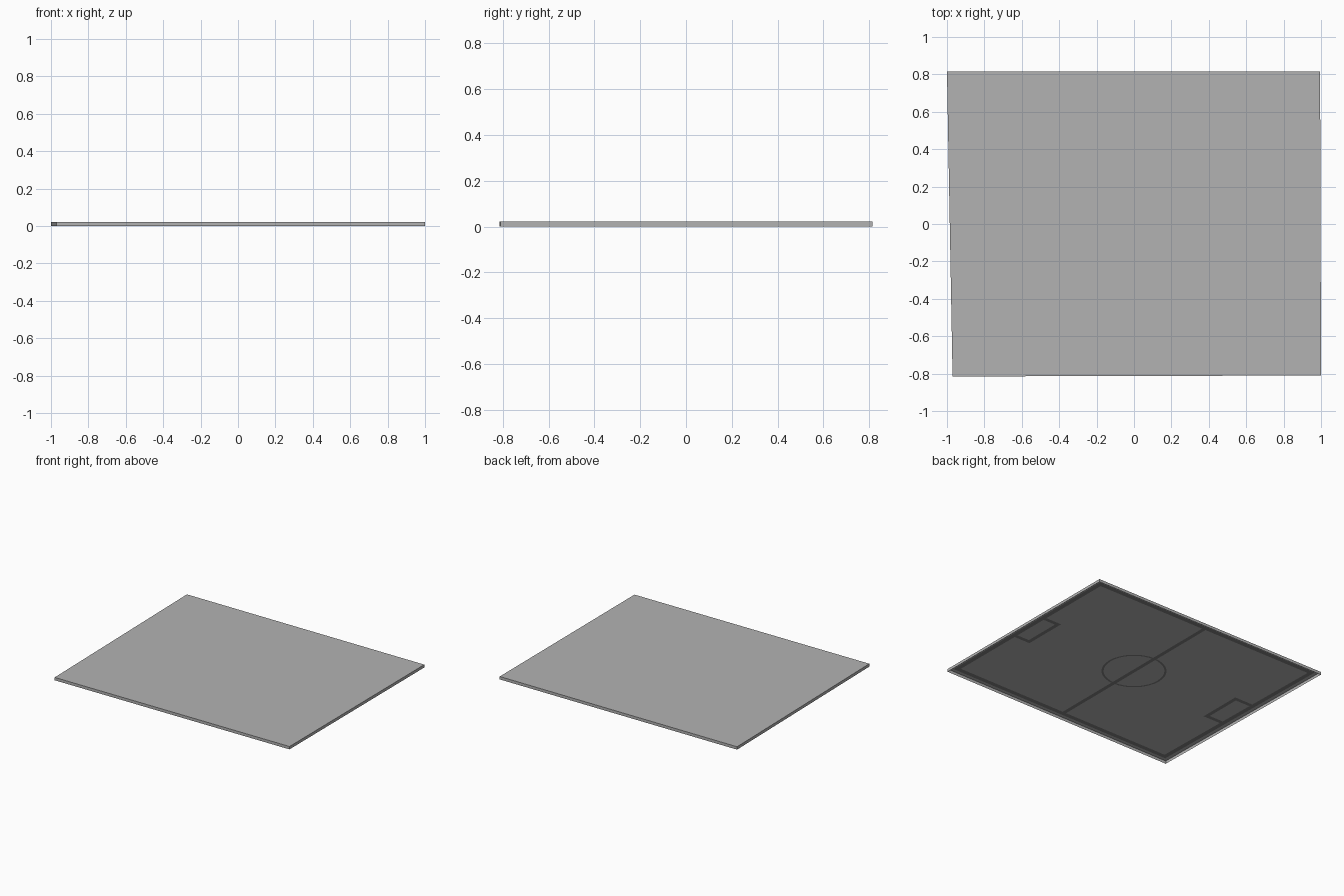
import bpy, bmesh, math

if "Cube" in bpy.data.objects:
    bpy.data.objects.remove(bpy.data.objects["Cube"])

H = 0.022           # total height
ZM = H - 0.003      # markings hang just below the top sheet
CORNERS = [(-0.97, -0.815), (1.0, -0.81), (0.995, 0.815), (-1.0, 0.815)]


def material(name, v):
    m = bpy.data.materials.new(name)
    m.diffuse_color = (v, v, v, 1)
    m.use_nodes = True
    m.node_tree.nodes["Principled BSDF"].inputs["Base Color"].default_value = m.diffuse_color
    return m


FIELD = material("field_grey", 0.45)
LINE = material("line_grey", 0.22)


def make(name, mat, build):
    bm = bmesh.new()
    build(bm)
    me = bpy.data.meshes.new(name)
    bm.to_mesh(me)
    bm.free()
    me.materials.append(mat)
    ob = bpy.data.objects.new(name, me)
    bpy.context.collection.objects.link(ob)
    return ob


def inset(d):
    return [(x - math.copysign(d, x), y - math.copysign(d, y)) for x, y in CORNERS]


def band(bm, outer, inner, z):
    # flat closed strip between two loops, facing down
    o = [bm.verts.new((x, y, z)) for x, y in outer]
    i = [bm.verts.new((x, y, z)) for x, y in inner]
    n = len(o)
    for k in range(n):
        m = (k + 1) % n
        bm.faces.new((o[k], i[k], i[m], o[m]))


def rect(bm, x0, x1, y0, y1):
    vs = [bm.verts.new((x, y, ZM)) for x, y in ((x0, y0), (x0, y1), (x1, y1), (x1, y0))]
    bm.faces.new(vs)


# Pitch: thin sheet with side walls, open underneath
def pitch(bm):
    top = [bm.verts.new((x, y, H)) for x, y in CORNERS]
    low = [bm.verts.new((x, y, 0)) for x, y in CORNERS]
    bm.faces.new(top)
    for k in range(4):
        m = (k + 1) % 4
        bm.faces.new((low[k], low[m], top[m], top[k]))


make("pitch", FIELD, pitch)

# Boundary line
make("boundary_line", LINE, lambda bm: band(bm, inset(0.03), inset(0.065), ZM))

# Halfway line
make("halfway_line", LINE, lambda bm: rect(bm, -0.015, 0.015, -0.75, 0.75))


# Centre circle
def circle(r, n=32):
    return [(r * math.cos(2 * math.pi * k / n), r * math.sin(2 * math.pi * k / n)) for k in range(n)]


make("centre_circle", LINE, lambda bm: band(bm, circle(0.225), circle(0.21), ZM))


# Goal boxes at both ends
def goal_box(bm, s, back, front):
    w = 0.03
    for y in (-0.17, 0.14):
        rect(bm, *sorted((s * back, s * front)), y, y + w)
    rect(bm, *sorted((s * front, s * (front + w))), -0.14, 0.14)


make("goal_box_right", LINE, lambda bm: goal_box(bm, 1, 0.935, 0.80))
make("goal_box_left", LINE, lambda bm: goal_box(bm, -1, 0.925, 0.77))
